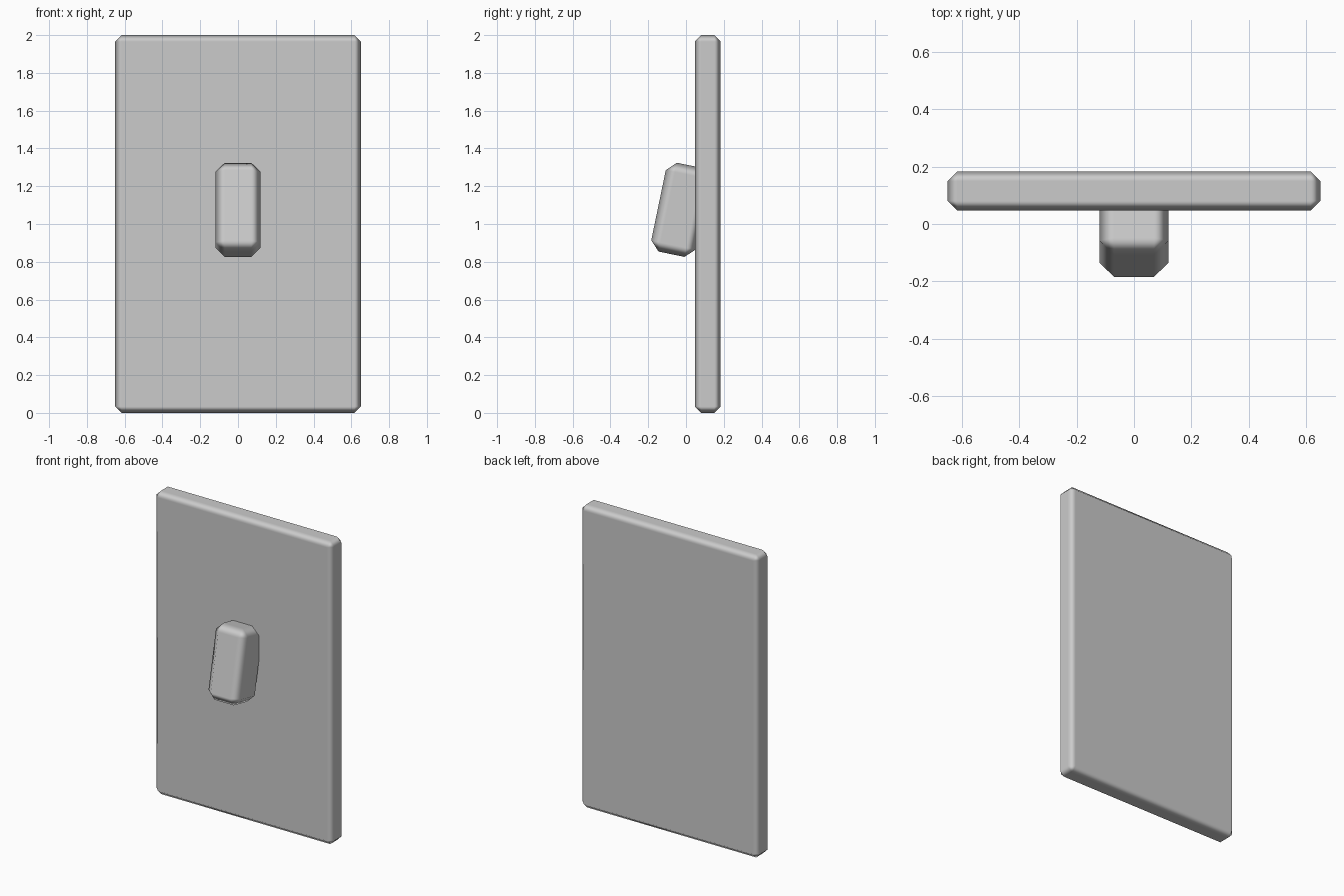
import bpy
from math import radians

if "Cube" in bpy.data.objects:
    bpy.data.objects.remove(bpy.data.objects["Cube"])


def chamfered_box(name, centre, size, bevel, tilt=0.0):
    bpy.ops.mesh.primitive_cube_add(size=1, location=centre)
    ob = bpy.context.object
    ob.name = name
    ob.scale = size
    bpy.ops.object.transform_apply(location=False, rotation=False, scale=True)
    ob.rotation_euler.x = tilt
    # single-step chamfer, softly shaded with flat main faces
    bpy.ops.object.shade_smooth()
    mod = ob.modifiers.new("chamfer", 'BEVEL')
    mod.width = bevel
    mod.segments = 1
    mod.limit_method = 'NONE'
    mod.harden_normals = True
    return ob


# wall plate
chamfered_box("wall_plate", (0, 0.115, 1.0), (1.30, 0.137, 2.0), 0.034)

# tilted toggle, its back sunk into the plate
chamfered_box("toggle", (0, -0.028, 1.075), (0.24, 0.24, 0.48), 0.05, radians(-11.7))
